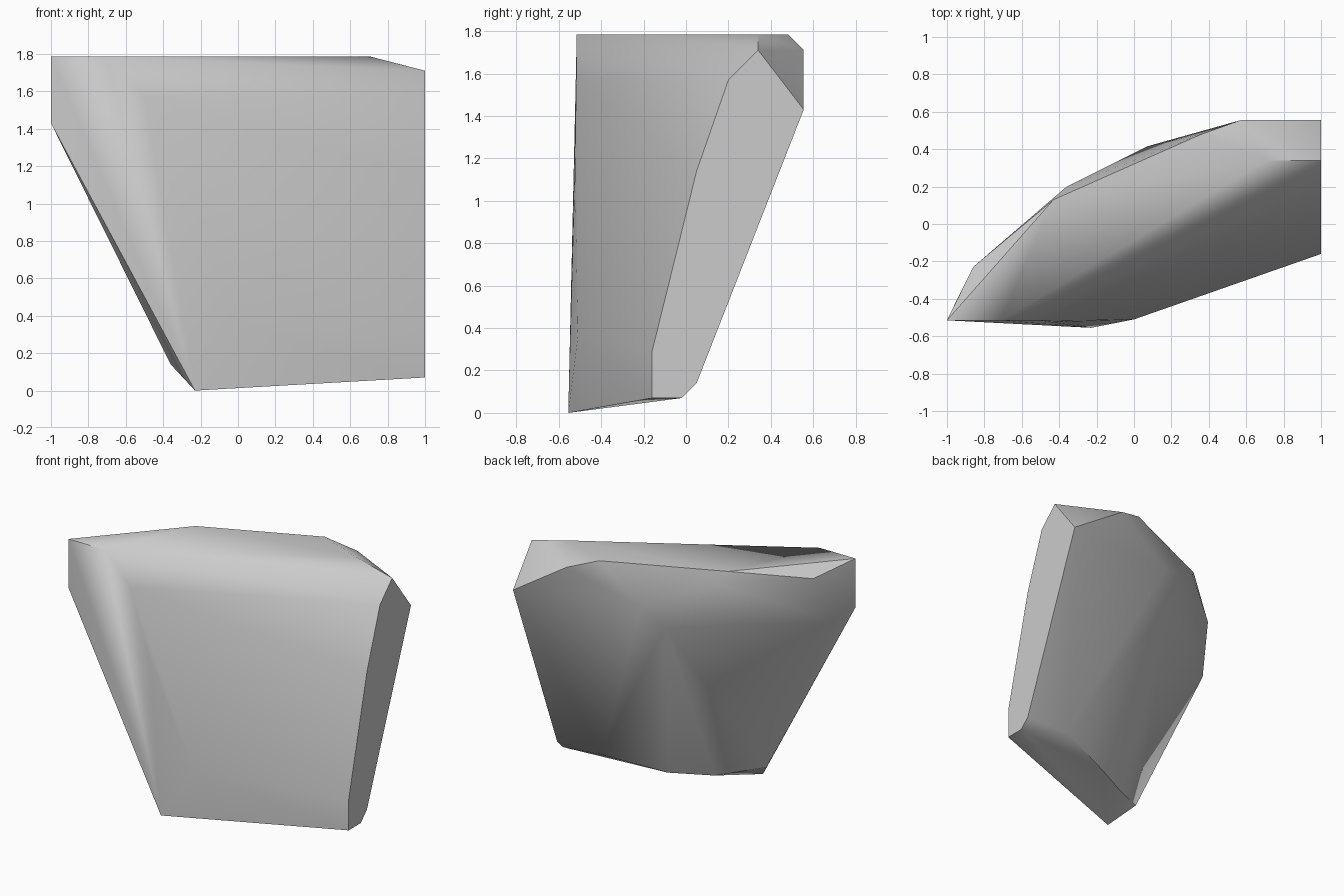
import bpy, bmesh, math
from itertools import combinations
from mathutils import Vector

cube = bpy.data.objects.get("Cube")
if cube:
    bpy.data.objects.remove(cube, do_unlink=True)

# Plain grey stone
grey = bpy.data.materials.new("stone_grey")
grey.use_nodes = True
colour = (0.6, 0.6, 0.6, 1)
grey.diffuse_color = colour
grey.node_tree.nodes["Principled BSDF"].inputs["Base Color"].default_value = colour

# Flat cut end, as (y, z) corners on x = 1
cut_end = [(1, y, z) for y, z in (
    (-.16, .07), (-.02, .07), (.05, .14), (.555, 1.43),
    (.34, 1.71), (.2, 1.57), (.05, 1.14), (-.16, .29))]

# Flat top, as (x, y) corners
top = [(x, y, 1.785) for x, y in (
    (-1, -.515), (-.71, -.515), (.71, .34), (.36, .48), (-.43, .13))]

# Front bulge and the corner at the far end
front = [(-1, -.515, 1.43), (-.5, -.517, 1.57), (-.36, -.523, 1.14),
         (0, -.51, .36), (-.23, -.555, 0)]

# Rounded shoulder behind the top
shoulder = [(.57, .555, 1.71), (.07, .415, 1.5), (-.36, .2, 1.71),
            (-.86, -.23, 1.71), (-.07, .34, 1.36), (-.57, -.09, 1.36),
            (-.93, -.37, 1.36)]

# Underside
base = [(-.36, -.41, .14), (-.07, -.23, .07), (.21, -.09, .07),
        (.64, .05, .14)]


def wrap(points, tolerance=1e-5):
    """Faces of the convex stone around the points, flat sides kept whole."""
    faces = {}
    for a, b, c in combinations(points, 3):
        normal = (b - a).cross(c - a)
        if normal.length < tolerance:
            continue
        normal.normalize()
        heights = [normal.dot(p - a) for p in points]
        if min(heights) >= -tolerance:
            normal.negate()
        elif max(heights) > tolerance:
            continue
        flat = [i for i, h in enumerate(heights) if abs(h) <= tolerance]
        centre = sum((points[i] for i in flat), Vector()) / len(flat)
        u = (points[flat[0]] - centre).normalized()
        v = normal.cross(u)
        flat.sort(key=lambda i: math.atan2(v.dot(points[i] - centre),
                                           u.dot(points[i] - centre)))
        faces[frozenset(flat)] = flat
    return faces.values()


# Wrap the corners in one convex stone
corners = [Vector(p) for p in cut_end + top + front + shoulder + base]
bm = bmesh.new()
verts = [bm.verts.new(p) for p in corners]
for loop in wrap(corners):
    bm.faces.new([verts[i] for i in loop])
loose = [v for v in bm.verts if not v.link_faces]
bmesh.ops.delete(bm, geom=loose, context='VERTS')
bmesh.ops.recalc_face_normals(bm, faces=bm.faces)

mesh = bpy.data.meshes.new("rock")
bm.to_mesh(mesh)
bm.free()
mesh.materials.append(grey)
rock = bpy.data.objects.new("rock", mesh)
bpy.context.collection.objects.link(rock)

# Soft facets with crisp broken edges
bpy.ops.object.select_all(action='DESELECT')
rock.select_set(True)
bpy.context.view_layer.objects.active = rock
bpy.ops.object.shade_smooth_by_angle(angle=math.radians(35))
